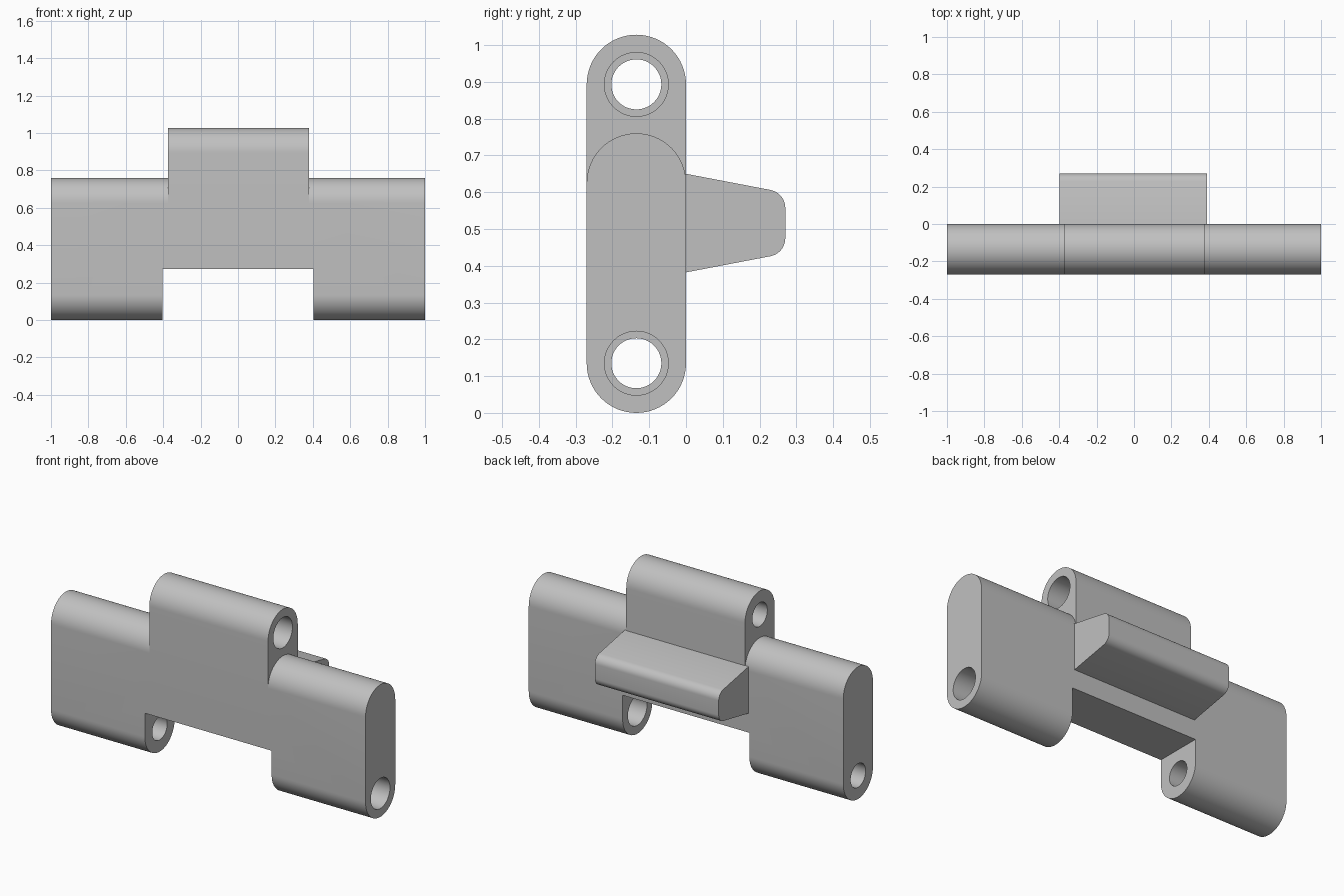
import bpy, bmesh
from math import pi, sin, cos

cube = bpy.data.objects.get("Cube")
if cube:
    bpy.data.objects.remove(cube)

DEPTH = 0.27
R = DEPTH / 2
MID = -R                  # y of both pin axes
LOW_PIN, HIGH_PIN = 0.135, 0.893
LOOSE, TIGHT = 0.087, 0.068

steel = bpy.data.materials.new("plain grey")
steel.use_nodes = True
GREY = (0.53, 0.53, 0.53, 1)
steel.diffuse_color = GREY
steel.node_tree.nodes["Principled BSDF"].inputs["Base Color"].default_value = GREY


def arc(cy, cz, r, start, end, steps):
    return [(cy + r * cos(start + (end - start) * i / steps),
             cz + r * sin(start + (end - start) * i / steps)) for i in range(steps + 1)]


def extrude_x(name, profile, x0, x1):
    """Solid with a (y, z) profile running from x0 to x1."""
    bm = bmesh.new()
    face = bm.faces.new([bm.verts.new((x0, y, z)) for y, z in profile])
    ext = bmesh.ops.extrude_face_region(bm, geom=[face])
    verts = [v for v in ext["geom"] if isinstance(v, bmesh.types.BMVert)]
    bmesh.ops.translate(bm, verts=verts, vec=(x1 - x0, 0, 0))
    bmesh.ops.recalc_face_normals(bm, faces=bm.faces)
    mesh = bpy.data.meshes.new(name)
    bm.to_mesh(mesh)
    bm.free()
    mesh.materials.append(steel)
    obj = bpy.data.objects.new(name, mesh)
    bpy.context.collection.objects.link(obj)
    return obj


def stadium(z_low, z_high):
    return arc(MID, z_high, R, 0, pi, 32) + arc(MID, z_low, R, pi, 2 * pi, 32)


def hole(name, z, r, x0, x1):
    return extrude_x(name, arc(MID, z, r, 0, 2 * pi, 48)[:-1], x0, x1)


def combine(target, tool, operation):
    mod = target.modifiers.new(operation.title(), "BOOLEAN")
    mod.operation, mod.solver, mod.object = operation, "EXACT", tool
    bpy.context.view_layer.objects.active = target
    bpy.ops.object.modifier_apply(modifier=mod.name)
    bpy.data.objects.remove(tool)


# Link body: wide slab with rounded top and bottom, joined to the taller hinge lug
body = extrude_x("link_body", stadium(LOW_PIN, 0.625), -1, 1)
combine(body, extrude_x("lug", stadium(0.4, HIGH_PIN), -0.375, 0.38), "UNION")

# Gap between the two lower hinge blocks
gap = [(-0.5, -0.2), (0.2, -0.2), (0.2, 0.272), (-0.5, 0.272)]
combine(body, extrude_x("gap_cutter", gap, -0.403, 0.403), "DIFFERENCE")

# Pin holes: loose on the left side, tight on the right side
combine(body, hole("left_block_hole", LOW_PIN, LOOSE, 0.2, 1.2), "DIFFERENCE")
combine(body, hole("right_block_hole", LOW_PIN, TIGHT, -1.2, -0.2), "DIFFERENCE")
combine(body, hole("lug_loose_hole", HIGH_PIN, LOOSE, 0, 0.6), "DIFFERENCE")
combine(body, hole("lug_tight_hole", HIGH_PIN, TIGHT, -0.6, 0.1), "DIFFERENCE")

# Tapered ridge on the back with rounded outer corners
ridge_profile = ([(-0.01, 0.382), (0, 0.382)]
                 + arc(0.22, 0.475, 0.05, -pi * 0.44, 0, 10)
                 + arc(0.22, 0.557, 0.05, 0, pi * 0.44, 10)
                 + [(0, 0.65), (-0.01, 0.65)])
ridge = extrude_x("back_ridge", ridge_profile, -0.397, 0.39)

for obj in (body, ridge):
    bpy.ops.object.select_all(action="DESELECT")
    obj.select_set(True)
    bpy.context.view_layer.objects.active = obj
    bpy.ops.object.shade_smooth_by_angle(angle=pi / 6)
